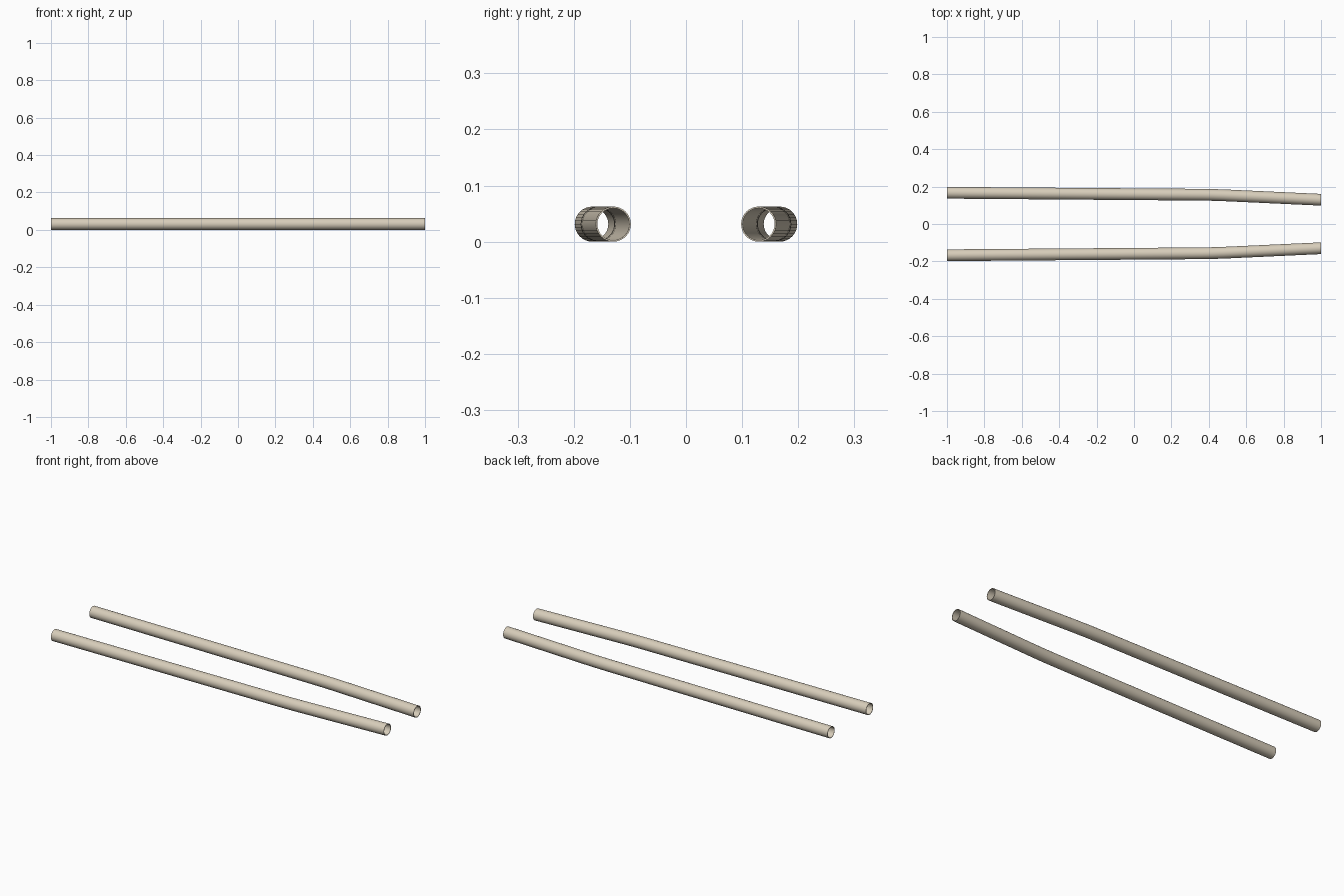
import bpy, bmesh
from math import cos, sin, pi

if "Cube" in bpy.data.objects:
    bpy.data.objects.remove(bpy.data.objects["Cube"])

SIDES = 32
R_OUT, R_IN = 0.0313, 0.0285
# centre line of one rail: x, distance from the middle plane
PATH = [(-1, 0.167), (0.36, 0.1565), (0.42, 0.1555), (0.48, 0.1535),
        (0.54, 0.1508), (1, 0.1295)]


def tube(name, side):
    """Hollow, slightly bent pipe following PATH on one side of the middle."""
    bm = bmesh.new()

    def ring(x, y, r):
        return [bm.verts.new((x, side * y + r * cos(2 * pi * i / SIDES),
                              R_OUT + r * sin(2 * pi * i / SIDES)))
                for i in range(SIDES)]

    # outer wall out, inner wall back, closed into a loop by the end rims
    rings = [ring(x, y, R_OUT) for x, y in PATH]
    rings += [ring(x, y, R_IN) for x, y in reversed(PATH)]
    for a, b in zip(rings, rings[1:] + rings[:1]):
        for i in range(SIDES):
            j = (i + 1) % SIDES
            bm.faces.new((a[i], a[j], b[j], b[i]))
    bmesh.ops.recalc_face_normals(bm, faces=bm.faces)
    mesh = bpy.data.meshes.new(name)
    bm.to_mesh(mesh)
    bm.free()
    obj = bpy.data.objects.new(name, mesh)
    bpy.context.collection.objects.link(obj)
    # smooth walls, sharp rims
    bpy.ops.object.select_all(action='DESELECT')
    obj.select_set(True)
    bpy.context.view_layer.objects.active = obj
    bpy.ops.object.shade_smooth_by_angle(angle=pi / 6)
    obj.data.materials.append(mat)


# pale beige finish
mat = bpy.data.materials.new("beige")
mat.diffuse_color = (0.68, 0.61, 0.49, 1)
mat.use_nodes = True
mat.node_tree.nodes["Principled BSDF"].inputs["Base Color"].default_value = mat.diffuse_color

tube("front_pipe", -1)
tube("back_pipe", 1)
